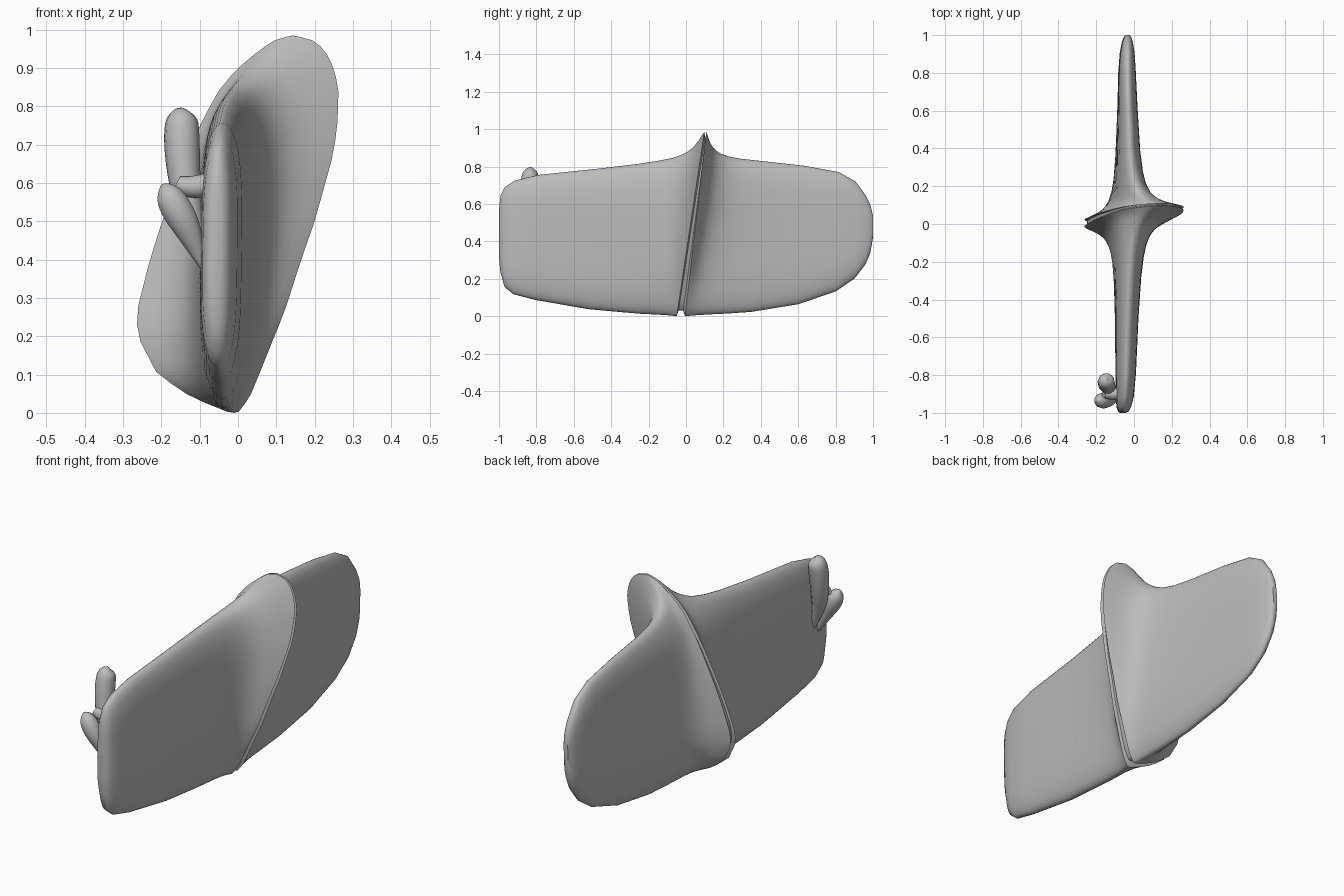
import bpy
import bmesh
import math

default_cube = bpy.data.objects.get("Cube")
if default_cube:
    bpy.data.objects.remove(default_cube, do_unlink=True)

grey = bpy.data.materials.new("plain_grey")
grey.use_nodes = True
grey.diffuse_color = (0.5, 0.5, 0.5, 1)
grey.node_tree.nodes["Principled BSDF"].inputs["Base Color"].default_value = (0.5, 0.5, 0.5, 1)

# Leaf-shaped collar outline: height, left edge, right edge
LEAF = [(0, -.02, 0), (.04, -.12, .03), (.1, -.21, .055), (.2, -.262, .095),
        (.26, -.265, .12), (.4, -.23, .165), (.5, -.198, .2), (.68, -.13, .25),
        (.77, -.09, .261), (.85, -.045, .262), (.9, 0, .25), (.95, .06, .225),
        (.975, .1, .19), (.985, .14, .145)]
# Blade profiles: distance along y, bottom, top, half width, centre x
FRONT = [(-1, .32, .56, .012, -.06), (-.992, .24, .64, .025, -.057), (-.97, .16, .685, .035, -.055),
         (-.92, .12, .72, .044, -.05), (-.8, .09, .75, .05, -.045), (-.5, .04, .78, .055, -.04),
         (-.2, .015, .81, .06, -.035), (.1, .005, .83, .06, -.03)]
BACK = [(1, .43, .53, .008, -.035), (.985, .34, .59, .018, -.035), (.96, .28, .64, .026, -.036),
        (.9, .2, .72, .036, -.037), (.8, .13, .77, .042, -.038), (.6, .06, .8, .047, -.036),
        (.35, .02, .82, .053, -.035), (0, .005, .83, .06, -.03)]
STEPS = 28
HEIGHT = LEAF[-1][0]


def sample(table, key):
    """Linear lookup in a table sorted by its first column."""
    for a, b in zip(table, table[1:]):
        if key <= b[0]:
            f = max(0, (key - a[0]) / (b[0] - a[0]))
            return [p + (q - p) * f for p, q in zip(a[1:], b[1:])]
    return list(table[-1][1:])


def mix(a, b, f):
    return a + (b - a) * f


def section(profile, u, start, slope, shrink=1):
    """One closed ring that grows from the blade section into the collar leaf."""
    end = profile[0][0]
    middle = start + slope * 0.45
    key = mix(end, middle, u)
    bottom, top, half, centre = sample(sorted(profile), key)
    weight = 1 / (1 + (abs(key - middle) / 0.045) ** 1.3)
    ring = []
    for i in range(2 * STEPS):
        angle = math.pi * i / STEPS
        t = (1 - math.cos(angle)) / 2
        left, right = sample(LEAF, t * HEIGHT)
        on_right = i <= STEPS
        bulge = half * math.sqrt(max(0, 1 - abs(2 * t - 1) ** 4))
        if i == 0 or i == STEPS:
            edge = (left + right) / 2
        else:
            edge = right if on_right else left
        body_x = centre + (bulge if on_right else -bulge)
        x = mix(body_x, edge, weight)
        z = mix(mix(bottom, top, t), t * HEIGHT, weight)
        y = mix(end, start + slope * z, u)
        ring.append((mix(centre, x, shrink), y, mix(HEIGHT / 2, z, shrink)))
    return ring


def finish(obj):
    obj.data.materials.append(grey)
    bpy.ops.object.select_all(action="DESELECT")
    obj.select_set(True)
    bpy.context.view_layer.objects.active = obj
    bpy.ops.object.shade_smooth_by_angle(angle=math.radians(40))


def loft(name, rings):
    bm = bmesh.new()
    loops = [[bm.verts.new(p) for p in ring] for ring in rings]
    count = len(loops[0])
    for a, b in zip(loops, loops[1:]):
        for i in range(count):
            j = (i + 1) % count
            bm.faces.new((a[i], a[j], b[j], b[i]))
    bm.faces.new(loops[0])
    bm.faces.new(loops[-1])
    bmesh.ops.recalc_face_normals(bm, faces=bm.faces[:])
    mesh = bpy.data.meshes.new(name)
    bm.to_mesh(mesh)
    bm.free()
    obj = bpy.data.objects.new(name, mesh)
    bpy.context.collection.objects.link(obj)
    finish(obj)


# Blade and collar: two halves joined by a narrow sunken seam
front_u = [0, .008, .03, .08, .2, .5, .7, .8, .86, .9, .93, .95, .965, .98, .99, 1]
back_u = [0, .015, .04, .1, .2, .4, .65, .78, .85, .9, .93, .95, .965, .98, .99, 1]
rings = [section(FRONT, u, -.05, .15) for u in front_u]
rings.append(section(FRONT, 1, -.04, .145, .94))
rings.append(section(BACK, 1, -.015, .125, .94))
rings += [section(BACK, u, -.005, .115) for u in reversed(back_u)]
loft("blade_with_collar", rings)


def lobe(name, points):
    """Tapered rounded tube through points given as x, y, z, radius."""
    curve = bpy.data.curves.new(name, "CURVE")
    curve.dimensions = "3D"
    curve.bevel_depth = 1
    curve.bevel_resolution = 3
    curve.use_fill_caps = True
    curve.resolution_u = 6
    spline = curve.splines.new("NURBS")
    spline.points.add(len(points) - 1)
    spline.use_endpoint_u = True
    spline.order_u = 3
    for point, (x, y, z, radius) in zip(spline.points, points):
        point.co = (x, y, z, 1)
        point.radius = radius
    obj = bpy.data.objects.new(name, curve)
    bpy.context.collection.objects.link(obj)
    bpy.ops.object.select_all(action="DESELECT")
    obj.select_set(True)
    bpy.context.view_layer.objects.active = obj
    bpy.ops.object.convert(target="MESH")
    finish(bpy.context.view_layer.objects.active)


# Small knob on the right side near the front end
lobe("upper_lobe", [(-.14, -.82, .79, .005), (-.145, -.825, .785, .04), (-.148, -.84, .72, .048),
                    (-.14, -.86, .6, .042), (-.12, -.88, .5, .03), (-.08, -.88, .38, .006)])
lobe("lower_lobe", [(-.2, -.935, .595, .004), (-.19, -.935, .585, .03), (-.165, -.935, .54, .045),
                    (-.125, -.93, .47, .036), (-.08, -.91, .36, .006)])
lobe("lobe_bridge", [(-.07, -.9, .6, .03), (-.12, -.9, .58, .035), (-.16, -.9, .6, .02)])
